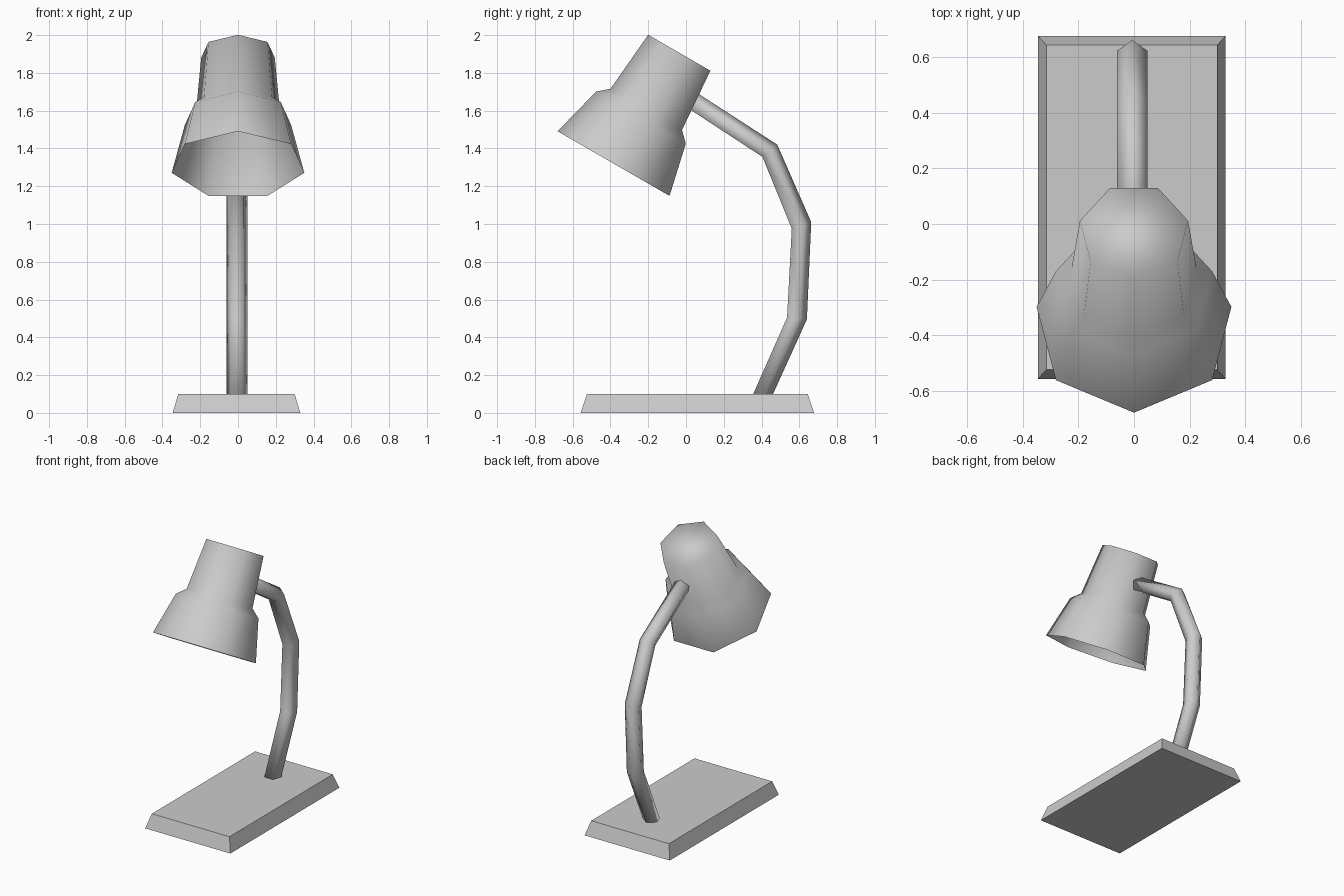
import bpy, bmesh, math
from mathutils import Vector

old = bpy.data.objects.get("Cube")
if old:
    bpy.data.objects.remove(old, do_unlink=True)

grey = bpy.data.materials.new("light_grey")
grey.use_nodes = True
grey.diffuse_color = (0.6, 0.6, 0.6, 1)
grey.node_tree.nodes["Principled BSDF"].inputs["Base Color"].default_value = (0.6, 0.6, 0.6, 1)

X = Vector((1, 0, 0))


def ring(centre, point_dir, radius, sides, x_radius=None):
    """Polygon with its first corner along point_dir, spanning the x axis."""
    rx = x_radius or radius
    steps = [2 * math.pi * i / sides for i in range(sides)]
    return [centre + point_dir * radius * math.cos(a) + X * rx * math.sin(a) for a in steps]


def loft(name, rings, smooth=True, cap_start=True):
    bm = bmesh.new()
    loops = [[bm.verts.new(p) for p in r] for r in rings]
    n = len(loops[0])
    for a, b in zip(loops, loops[1:]):
        for i in range(n):
            j = (i + 1) % n
            bm.faces.new((a[i], a[j], b[j], b[i]))
    bm.faces.new(loops[-1])
    if cap_start:
        bm.faces.new(loops[0][::-1])
    bmesh.ops.recalc_face_normals(bm, faces=bm.faces[:])
    for f in bm.faces:
        f.smooth = smooth
    mesh = bpy.data.meshes.new(name)
    bm.to_mesh(mesh)
    bm.free()
    mesh.materials.append(grey)
    obj = bpy.data.objects.new(name, mesh)
    bpy.context.collection.objects.link(obj)
    return obj


# Base: tapered slab
def rectangle(hx, hy, z):
    return [Vector((-0.008 + sx * hx, 0.06 + sy * hy, z))
            for sx, sy in ((-1, -1), (1, -1), (1, 1), (-1, 1))]


loft("base", [rectangle(0.338, 0.618, 0), rectangle(0.308, 0.585, 0.1)], smooth=False)

# Arm: five-sided bent tube, given by its inner and outer bend points (y, z)
bends = [((0.355, 0.098), (0.46, 0.098)),
         ((0.535, 0.505), (0.64, 0.495)),
         ((0.56, 0.975), (0.663, 1.01)),
         ((0.405, 1.355), (0.483, 1.42)),
         ((0.0, 1.62), (0.05, 1.70))]
arm_rings = []
for inner, outer in bends:
    p, q = Vector((-0.006, *inner)), Vector((-0.006, *outer))
    r = (q - p).length / (1 + math.cos(math.pi / 5))
    d = (q - p).normalized()
    arm_rings.append(ring(q - d * r, d, r, 5, 0.058))
loft("arm", arm_rings)

# Shade: open, tilted seven-sided bell with a closed top
tilt = math.radians(30)
axis = Vector((0, math.sin(tilt), math.cos(tilt)))
front = Vector((0, -math.cos(tilt), math.sin(tilt)))
rim_centre = Vector((0, -0.368, 1.311))
profile = [(0, 0.36), (0.283, 0.289), (0.335, 0.23), (0.682, 0.2)]
loft("shade", [ring(rim_centre + axis * t, front, r, 7) for t, r in profile], cap_start=False)
